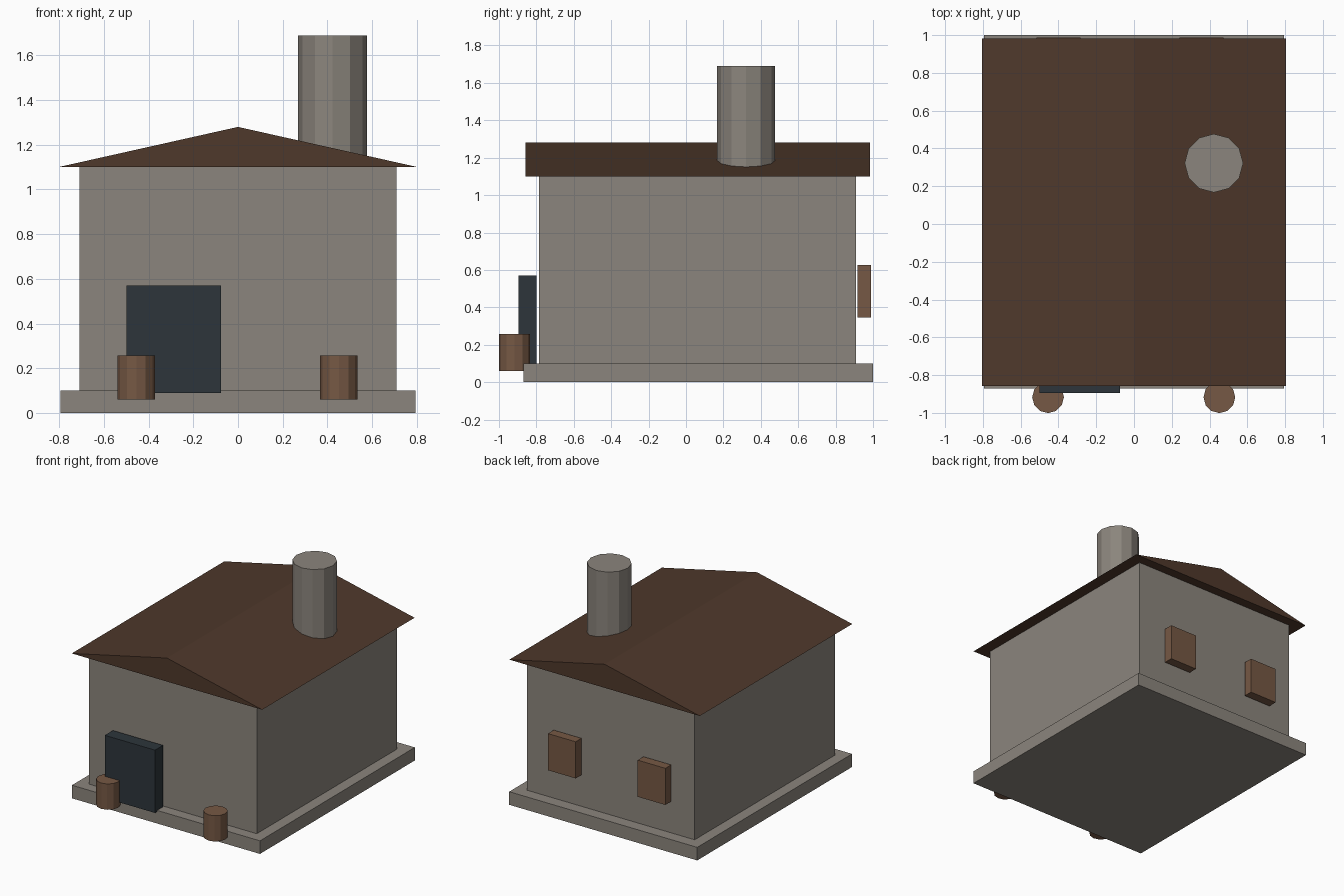
import bpy
import bmesh

cube = bpy.data.objects.get("Cube")
if cube:
    bpy.data.objects.remove(cube, do_unlink=True)


def material(name, color):
    mat = bpy.data.materials.new(name)
    mat.use_nodes = True
    mat.diffuse_color = (*color, 1)
    shader = next(n for n in mat.node_tree.nodes if n.type == 'BSDF_PRINCIPLED')
    shader.inputs["Base Color"].default_value = (*color, 1)
    return mat


stone = material("grey stone", (0.26, 0.235, 0.205))
roofing = material("dark brown roofing", (0.078, 0.040, 0.024))
slate = material("dark slate paint", (0.026, 0.036, 0.044))
wood = material("warm wood", (0.18, 0.098, 0.058))


def finish(name, bm, mat):
    bmesh.ops.recalc_face_normals(bm, faces=bm.faces)
    mesh = bpy.data.meshes.new(name)
    bm.to_mesh(mesh)
    bm.free()
    mesh.materials.append(mat)
    obj = bpy.data.objects.new(name, mesh)
    bpy.context.collection.objects.link(obj)
    return obj


def box(name, x, y, z, mat):
    """Box given as (low, high) on each axis."""
    bm = bmesh.new()
    bmesh.ops.create_cube(bm, size=1)
    for v in bm.verts:
        v.co = [span[c > 0] for span, c in zip((x, y, z), v.co)]
    return finish(name, bm, mat)


def cylinder(name, x, y, radius, z, mat, sides=12):
    bm = bmesh.new()
    bmesh.ops.create_cone(bm, cap_ends=True, segments=sides, radius1=radius,
                          radius2=radius, depth=z[1] - z[0])
    bmesh.ops.translate(bm, vec=(x, y, sum(z) / 2), verts=bm.verts)
    return finish(name, bm, mat)


# Foundation and walls
box("foundation", (-0.795, 0.795), (-0.87, 1.0), (0, 0.1), stone)
box("walls", (-0.71, 0.71), (-0.787, 0.909), (0.1, 1.1), stone)

# Gabled roof: triangular profile extruded front to back
bm = bmesh.new()
gable = bm.faces.new([bm.verts.new((x, -0.858, z))
                      for x, z in ((-0.805, 1.1), (0.805, 1.1), (0, 1.28))])
extruded = bmesh.ops.extrude_face_region(bm, geom=[gable], use_keep_orig=True)["geom"]
bmesh.ops.translate(bm, vec=(0, 1.841, 0),
                    verts=[g for g in extruded if isinstance(g, bmesh.types.BMVert)])
finish("roof", bm, roofing)

# Chimney
cylinder("chimney", 0.423, 0.322, 0.155, (1.12, 1.69), stone)

# Front door
box("front_door", (-0.5, -0.075), (-0.895, -0.798), (0.09, 0.57), slate)

# Shutters on the back wall
for side, x in (("right", -0.4), ("left", 0.358)):
    box(side + "_back_shutter", (x - 0.117, x + 0.117), (0.918, 0.988),
        (0.345, 0.625), wood)

# Barrels by the entrance
for side, x in (("right", -0.455), ("left", 0.452)):
    cylinder(side + "_barrel", x, -0.917, 0.084, (0.06, 0.257), wood)
